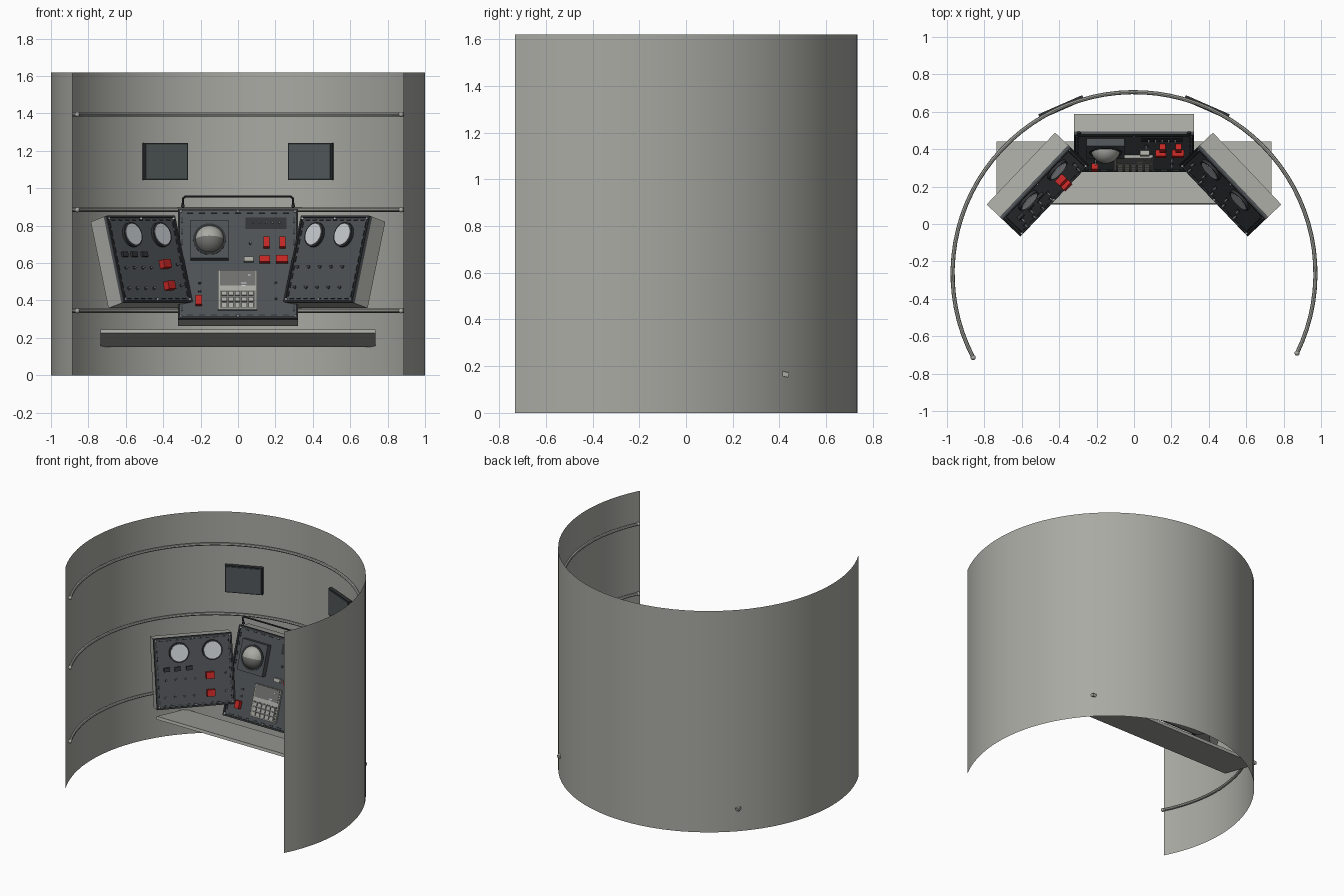
import bpy, bmesh
from math import radians, sin, cos, pi
from mathutils import Matrix, Vector

cube = bpy.data.objects.get("Cube")
if cube:
    bpy.data.objects.remove(cube, do_unlink=True)


def material(name, r, g, b):
    m = bpy.data.materials.new(name)
    m.use_nodes = True
    m.diffuse_color = (r, g, b, 1)
    m.node_tree.nodes["Principled BSDF"].inputs["Base Color"].default_value = (r, g, b, 1)
    return m


GREY = material("warm grey", .40, .40, .37)
SLATE = material("slate panel", .075, .083, .09)
DARK = material("dark trim", .03, .033, .036)
MID = material("mid grey", .16, .16, .155)
PALE = material("pale dial", .58, .61, .64)
RED = material("switch red", .55, .02, .017)
GLASS = material("window slate", .08, .095, .10)


def finish(name, bm, mats, smooth=False):
    me = bpy.data.meshes.new(name)
    bm.to_mesh(me)
    bm.free()
    for m in mats:
        me.materials.append(m)
    ob = bpy.data.objects.new(name, me)
    bpy.context.scene.collection.objects.link(ob)
    if smooth:
        bpy.ops.object.select_all(action='DESELECT')
        ob.select_set(True)
        bpy.context.view_layer.objects.active = ob
        bpy.ops.object.shade_smooth_by_angle(angle=radians(35))
    return ob


def boxes(name, mat, frame, items):
    """Each item: centre u, v, base height w, then width, height, depth."""
    bm = bmesh.new()
    for u, v, w, su, sv, sw in items:
        bmesh.ops.create_cube(bm, size=1, matrix=frame @ Matrix.Translation((u, v, w + sw / 2))
                              @ Matrix.Diagonal((su, sv, sw, 1)))
    return finish(name, bm, [mat])


def discs(name, mat, frame, items, r, w, depth, sides=32):
    bm = bmesh.new()
    for u, v in items:
        bmesh.ops.create_cone(bm, cap_ends=True, segments=sides, radius1=r, radius2=r, depth=depth,
                              matrix=frame @ Matrix.Translation((u, v, w + depth / 2)))
    return finish(name, bm, [mat], True)


def balls(name, mat, frame, items, r):
    bm = bmesh.new()
    for p in items:
        bmesh.ops.create_uvsphere(bm, u_segments=10, v_segments=6, radius=r,
                                  matrix=frame @ Matrix.Translation(p))
    return finish(name, bm, [mat], True)


def tube(name, mat, pts, r):
    cu = bpy.data.curves.new(name, 'CURVE')
    cu.dimensions = '3D'
    cu.bevel_depth, cu.bevel_resolution, cu.use_fill_caps = r, 2, True
    sp = cu.splines.new('POLY')
    sp.points.add(len(pts) - 1)
    for p, q in zip(sp.points, pts):
        p.co = (*q, 1)
    ob = bpy.data.objects.new(name, cu)
    cu.materials.append(mat)
    bpy.context.scene.collection.objects.link(ob)
    bpy.ops.object.select_all(action='DESELECT')
    ob.select_set(True)
    bpy.context.view_layer.objects.active = ob
    bpy.ops.object.convert(target='MESH')
    bpy.ops.object.shade_smooth_by_angle(angle=radians(40))


WORLD = Matrix.Identity(4)
CY = -.265      # centre of the curved wall


def arc(r, a0, a1, z, n=56):
    angles = [radians(a0 + (a1 - a0) * i / n) for i in range(n + 1)]
    return [Vector((r * cos(a), CY + r * sin(a), z)) for a in angles]


# Curved cabin wall, a thin open sheet
bm = bmesh.new()
low = [bm.verts.new(p) for p in arc(1, -27.9, 207.9, 0)]
top = [bm.verts.new(p) for p in arc(1, -27.9, 207.9, 1.62)]
for i in range(len(low) - 1):
    bm.faces.new((low[i], low[i + 1], top[i + 1], top[i]))
finish("cabin_wall", bm, [GREY], True)

# Rails around the inside
for i, z in enumerate((.345, .885, 1.395)):
    path = arc(.97, -26, 207.6, z)
    tube(f"wall_rail_{i + 1}", GREY, path, .011)
    balls(f"rail_ends_{i + 1}", GREY, WORLD, [path[0], path[-1]], .014)

# Windows set on the wall
for side, name in ((-1, "right"), (1, "left")):
    yaw = -side * radians(23.6)
    f = (Matrix.Translation((0, CY, 1.143)) @ Matrix.Rotation(yaw, 4, 'Z')
         @ Matrix.Translation((0, .985, 0)) @ Matrix.Rotation(pi / 2, 4, 'X'))
    boxes(f"{name}_window_frame", DARK, f, [(0, 0, 0, .256, .197, .025)])
    boxes(f"{name}_window_pane", GLASS, f, [(0, 0, .024, .238, .18, .006)])

# Sloping shelf below the consoles
f = Matrix.Translation((0, .11, .246)) @ Matrix.Rotation(radians(-12.5), 4, 'X')
boxes("shelf", GREY, f, [(0, .17, -.021, 1.47, .34, .021)])


def console_frame(x, y, z, yaw, tilt):
    return (Matrix.Translation((x, y, z)) @ Matrix.Rotation(radians(yaw), 4, 'Z')
            @ Matrix.Rotation(radians(90 - tilt), 4, 'X'))


def spot(f, x, z):
    """Panel coordinates of the point seen at x, z from the front."""
    v = (z - f[2][3]) / f[2][1]
    return (x - f[0][3] - v * f[0][1]) / f[0][0], v


def switches(name, mat, f, items, depth):
    boxes(name, mat, f, [(*spot(f, x, z), 0, w, h, depth) for x, z, w, h in items])


def toggles(name, f, spots):
    pts = [spot(f, x, z) for x, z in spots]
    discs(name + "_bases", DARK, f, pts, .009, 0, .004, 8)
    discs(name + "_levers", PALE, f, pts, .004, 0, .022, 8)


def console(name, f, w, h):
    """Body, dark face plate, raised border, dashes and corner screws."""
    boxes(name + "_body", GREY, f, [(0, h / 2, -.115, w, h, .1)])
    boxes(name + "_panel", SLATE, f, [(0, h / 2, -.015, w, h, .015)])
    e = .012
    boxes(name + "_border", DARK, f,
          [(s * (w - e) / 2, h / 2, -.001, e, h, .009) for s in (-1, 1)]
          + [(0, h / 2 + s * (h - e) / 2, -.001, w, e, .009) for s in (-1, 1)])
    dash = []
    for s in (-1, 1):
        for k in range(9):
            t = (k + .5) / 9 - .5
            dash.append((t * w * .9, h / 2 + s * (h / 2 - .022), 0, .03, .005, .004))
            dash.append((s * (w / 2 - .022), h / 2 + t * h * .9, 0, .005, .03, .004))
    boxes(name + "_dashes", DARK, f, dash)
    balls(name + "_screws", PALE, f, [(a * (w / 2 - .016), h / 2 + b * (h / 2 - .016), .006)
                                      for a in (-1, 0, 1) for b in (-1, 1)], .007)


# Centre console
C = console_frame(0, .285, .30, 0, 18.3)
console("centre_console", C, .642, .62)
bu, bv = spot(C, -.152, .715)
boxes("horizon_bezel", SLATE, C, [(bu, bv, 0, .204, .215, .042)])
discs("horizon_ring", DARK, C, [(bu, bv)], .088, .04, .006)
bm = bmesh.new()
bmesh.ops.create_uvsphere(bm, u_segments=32, v_segments=16, radius=.08)
for face in bm.faces:       # two-tone ball split at the horizon
    face.material_index = int(face.calc_center_median().z < 0)
bmesh.ops.transform(bm, verts=bm.verts, matrix=C @ Matrix.Translation((bu, bv, .02))
                    @ Matrix.Rotation(radians(-90), 4, 'X'))
finish("horizon_ball", bm, [GREY, MID], True)

switches("label_plate", DARK, C, [(.15, .812, .22, .065)], .006)
toggles("label_plate_switch", C, [(.08 + .035 * k, .812) for k in range(5)])
switches("red_switches", RED, C, [(.152, .705, .032, .055), (.238, .705, .032, .055),
                                  (.143, .615, .055, .034), (.235, .615, .062, .036),
                                  (-.21, .395, .034, .052)], .032)
switches("grey_switch", GREY, C, [(.057, .615, .05, .026)], .025)
toggles("centre_toggle", C, [(.065, .705), (-.205, .495), (.203, .495), (-.205, .45), (.203, .41)])

# Screen and keypad
switches("keypad_base", GREY, C, [(-.002, .452, .208, .222)], .016)
switches("keypad_screen", MID, C, [(-.002, .515, .19, .085)], .019)
switches("keypad_recess", MID, C, [(-.002, .40, .19, .10)], .019)
switches("keypad_keys", GREY, C, [(-.002 + .036 * (k - 2), .40 + .031 * (r - 1), .028, .023)
                                  for k in range(5) for r in range(3)], .027)
switches("screen_lines", PALE, C, [(.03, .487, .03, .006), (.03, .475, .02, .006),
                                   (.06, .53, .012, .006)], .02)

# Grab handle above the centre console
tube("grab_handle", DARK, [(-.295, .485, .90), (-.295, .475, .945), (-.28, .475, .957),
                           (.28, .475, .957), (.295, .475, .945), (.295, .485, .90)], .006)
balls("handle_feet", DARK, WORLD, [(s * .295, .485, .905) for s in (-1, 1)], .011)

# Angled side consoles
for side, name in ((-1, "right"), (1, "left")):
    S = console_frame(side * .43, .13, .39, -side * 46.4, 15.8)
    console(name + "_console", S, .53, .48)
    dials = [spot(S, side * x, .75) for x in (.415, .57)]
    discs(name + "_dial_rims", DARK, S, dials, .068, 0, .016)
    discs(name + "_dial_faces", PALE, S, dials, .058, .01, .009)
    if side < 0:
        switches("right_buttons", DARK, S, [(x, .645, .04, .028) for x in (-.61, -.56, -.505)], .015)
        switches("right_red_switches", RED, S, [(-.40, .59, .055, .045), (-.377, .475, .055, .045)], .035)
        toggles("right_toggle", S, [(-.60 + .045 * k, .575) for k in range(4)]
                + [(-.585 + .045 * k, .465) for k in range(4)] + [(-.325, .592), (-.305, .48)])
    else:
        toggles("left_toggle", S, [(.32 + .06 * k, .58) for k in range(5)]
                + [(.305 + .06 * k, .47) for k in range(5)])
